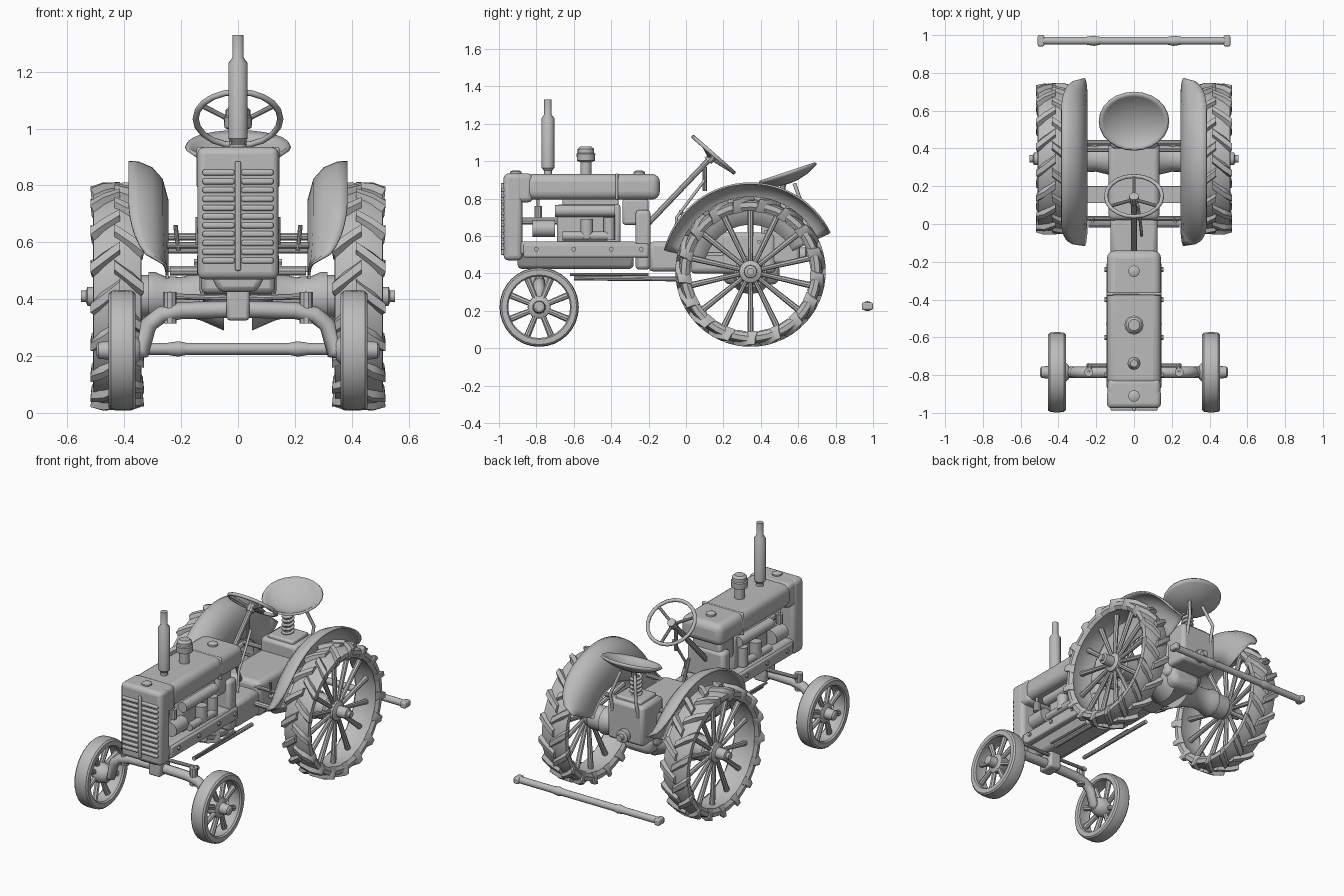
import bpy, bmesh, math
from math import sin, cos, pi, radians
from mathutils import Vector

if "Cube" in bpy.data.objects:
    bpy.data.objects.remove(bpy.data.objects["Cube"])

grey = bpy.data.materials.new("cast grey")
grey.diffuse_color = (0.5, 0.5, 0.5, 1)
grey.use_nodes = True
grey.node_tree.nodes["Principled BSDF"].inputs["Base Color"].default_value = grey.diffuse_color


def finish(name, bm, bevel=0.0, segments=2):
    bmesh.ops.recalc_face_normals(bm, faces=bm.faces)
    me = bpy.data.meshes.new(name)
    bm.to_mesh(me)
    bm.free()
    me.materials.append(grey)
    ob = bpy.data.objects.new(name, me)
    bpy.context.collection.objects.link(ob)
    if bevel:
        m = ob.modifiers.new("bevel", 'BEVEL')
        m.width, m.segments, m.limit_method = bevel, segments, 'ANGLE'
    return ob


def box(name, x, y, z, bevel=0.01, segments=2, taper=1.0):
    """Box from (min, max) ranges; taper narrows the bottom in x."""
    bm = bmesh.new()
    bmesh.ops.create_cube(bm, size=1)
    for v in bm.verts:
        k = taper if v.co.z < 0 else 1
        v.co = Vector([(a + b) / 2 + c * (b - a) for (a, b), c in zip((x, y, z), v.co)])
        v.co.x = (x[0] + x[1]) / 2 + (v.co.x - (x[0] + x[1]) / 2) * k
    return finish(name, bm, bevel, segments)


def lathe(name, profile, origin, axis=(0, 0, 1), n=20, closed=False):
    """Spin (radius, height) points about an axis."""
    bm = bmesh.new()
    rot = Vector(axis).to_track_quat('Z', 'Y')
    rings = [[bm.verts.new(Vector(origin) + rot @ Vector((r * cos(2 * pi * i / n), r * sin(2 * pi * i / n), h)))
              for i in range(n)] for r, h in profile]
    pairs = list(zip(rings, rings[1:])) + ([(rings[-1], rings[0])] if closed else [])
    for a, b in pairs:
        for i in range(n):
            j = (i + 1) % n
            bm.faces.new((a[i], a[j], b[j], b[i]))
    if not closed:
        bm.faces.new(rings[0])
        bm.faces.new(rings[-1])
    return finish(name, bm)


def rod(name, a, b, r, r2=None, n=10):
    d = Vector(b) - Vector(a)
    return lathe(name, [(r, 0), (r2 or r, d.length)], a, d, n)


def pipe(name, pts, r, cyclic=False):
    cu = bpy.data.curves.new(name, 'CURVE')
    cu.dimensions, cu.bevel_depth, cu.bevel_resolution, cu.use_fill_caps = '3D', r, 2, True
    sp = cu.splines.new('POLY')
    sp.points.add(len(pts) - 1)
    for p, co in zip(sp.points, pts):
        p.co = (*co, 1)
    sp.use_cyclic_u = cyclic
    cu.materials.append(grey)
    ob = bpy.data.objects.new(name, cu)
    bpy.context.collection.objects.link(ob)


def spokes(name, s, c, count, r0, r1, x0, x1, thick0, thick1):
    for i in range(count):
        a = 2 * pi * (i + 0.5) / count
        p = [(s * x, c[0] + r * cos(a), c[1] + r * sin(a)) for x, r in ((x0, r0), (x1, r1))]
        rod(name, *p, thick0, thick1, 8)


def lugs(s, c, count=17):
    """Slanted tread bars, staggered on both halves of the tyre."""
    bm = bmesh.new()
    for half in (-1, 1):
        for i in range(count):
            a0 = 2 * pi * (i + (0.25 if half > 0 else 0.75)) / count
            path = [(-0.01, 0.402, 0), (0.05, 0.402, 0.12), (0.094, 0.39, 0.2), (0.09, 0.35, 0.22)]
            rings = []
            for dx, r, da in path:
                ring = []
                for w, h in ((-0.085, -0.03), (-0.04, 0), (0.04, 0), (0.085, -0.03)):
                    a, rr = a0 + da + w, r + h
                    xx = dx + (0.6 * h if dx > 0.08 else 0)
                    ring.append(bm.verts.new((s * (0.425 + half * xx), c[0] + rr * cos(a), c[1] + rr * sin(a))))
                rings.append(ring)
            for p, q in zip(rings, rings[1:]):
                for k in range(4):
                    bm.faces.new((p[k], p[(k + 1) % 4], q[(k + 1) % 4], q[k]))
            bm.faces.new(rings[0])
            bm.faces.new(rings[-1])
    finish("tread_lugs", bm)


def fender(s, c):
    """Curved mudguard: cross-section swept round the wheel, rounded off at its ends."""
    bm = bmesh.new()
    prof = [(1, 0.472), (0.75, 0.47), (0.4, 0.45), (0.14, 0.41), (0, 0.34), (0, 0.25)]
    rows = []
    for i in range(33):
        t = i / 32
        a = radians(26 + 140 * t)
        e = min(1, min(t, 1 - t) / 0.22)
        f = 0.1 + 0.9 * math.sqrt(1 - (1 - e) ** 2)
        rows.append([bm.verts.new((s * (0.25 + 0.135 * u * f), c[0] + r * cos(a), c[1] + r * sin(a)))
                     for u, r in prof])
    for p, q in zip(rows, rows[1:]):
        for k in range(len(prof) - 1):
            bm.faces.new((p[k], p[k + 1], q[k + 1], q[k]))
    ob = finish("fender", bm)
    m = ob.modifiers.new("thickness", 'SOLIDIFY')
    m.thickness, m.offset = 0.01, 0


X = (1, 0, 0)
rear, front = (0.345, 0.41), (-0.785, 0.22)
for s in (1, -1):
    # Rear wheel
    tyre = [(0.325, -0.07), (0.345, -0.085), (0.37, -0.083), (0.38, -0.045), (0.384, 0), (0.38, 0.045),
            (0.37, 0.083), (0.345, 0.085), (0.325, 0.07), (0.335, 0.03), (0.335, -0.03)]
    lathe("rear_tyre", tyre, (s * 0.425, *rear), X, 48, True)
    lugs(s, rear)
    spokes("rear_spoke", s, rear, 14, 0.04, 0.335, 0.44, 0.425, 0.012, 0.017)
    lathe("rear_hub", [(0.075, 0.28), (0.075, 0.40), (0.065, 0.41), (0.06, 0.46), (0.035, 0.47), (0.033, 0.53),
                       (0.02, 0.535), (0.02, 0.552)], (0, *rear), (s, 0, 0), 16)
    fender(s, rear)
    # Front wheel
    tyre = [(0.165, -0.038), (0.172, -0.047), (0.2, -0.047), (0.209, -0.038), (0.212, -0.015), (0.212, 0.015),
            (0.209, 0.038), (0.2, 0.047), (0.172, 0.047), (0.165, 0.038), (0.172, 0)]
    lathe("front_tyre", tyre, (s * 0.408, *front), X, 32, True)
    spokes("front_spoke", s, front, 8, 0.03, 0.175, 0.42, 0.408, 0.014, 0.018)
    lathe("front_hub", [(0.035, 0.345), (0.05, 0.36), (0.062, 0.40), (0.06, 0.43), (0.035, 0.44), (0.03, 0.49),
                        (0.02, 0.497)], (0, *front), (s, 0, 0), 14)
    # Front axle half, king pin and steering arm
    pipe("front_axle", [(0, -0.785, 0.365), (s * 0.2, -0.785, 0.36), (s * 0.27, -0.785, 0.345),
                        (s * 0.315, -0.785, 0.31), (s * 0.335, -0.785, 0.22), (s * 0.36, -0.785, 0.22)], 0.03)
    rod("king_pin", (s * 0.24, -0.785, 0.315), (s * 0.24, -0.785, 0.425), 0.024)
    rod("steering_arm", (s * 0.24, -0.785, 0.415), (s * 0.23, -0.74, 0.41), 0.012)
    rod("tie_rod", (s * 0.25, -0.75, 0.41), (s * 0.04, -0.75, 0.405), 0.011)
    rod("radius_rod", (s * 0.11, -0.6, 0.375), (s * 0.11, -0.02, 0.37), 0.013)
    rod("drag_link", (s * 0.13, -0.62, 0.395), (s * 0.12, -0.2, 0.395), 0.008)
    # Rear axle housing
    lathe("axle_housing", [(0.12, 0.05), (0.085, 0.13), (0.068, 0.2), (0.072, 0.26), (0.085, 0.29), (0.085, 0.315)],
          (0, *rear), (s, 0, 0), 20)
    # Fender brackets, footrests, pedals and levers
    box("footrest", sorted((s * 0.1, s * 0.255)), (0.11, 0.2), (0.495, 0.515), 0.004)
    rod("fender_bracket", (s * 0.1, 0.43, 0.62), (s * 0.26, 0.43, 0.62), 0.014)
    rod("fender_stay", (s * 0.1, 0.39, 0.57), (s * 0.26, 0.39, 0.57), 0.01)
    rod("cross_shaft", (s * 0.1, 0.03, 0.59), (s * 0.25, 0.03, 0.59), 0.012)
    rod("pedal_arm", (s * 0.21, 0.03, 0.57), (s * 0.22, 0.01, 0.66), 0.008)
    rod("lower_shaft", (s * 0.1, 0.0, 0.5), (s * 0.24, 0.0, 0.5), 0.018)
    # Engine accessories on each flank
    rod("generator", (s * 0.1, -0.82, 0.64), (s * 0.1, -0.70, 0.64), 0.045, n=16)
    rod("manifold", (s * 0.1, -0.70, 0.735), (s * 0.1, -0.38, 0.735), 0.032, n=12)
    rod("starter", (s * 0.12, -0.66, 0.6), (s * 0.12, -0.42, 0.6), 0.024, n=12)
    rod("oil_filter", (s * 0.115, -0.53, 0.59), (s * 0.115, -0.53, 0.69), 0.034, n=14)
    rod("carburettor", (s * 0.11, -0.41, 0.58), (s * 0.11, -0.41, 0.7), 0.03, n=12)
    rod("fuel_bowl", (s * 0.1, -0.79, 0.7), (s * 0.1, -0.79, 0.76), 0.022, n=10)
    pipe("fuel_line", [(s * 0.1, -0.79, 0.72), (s * 0.1, -0.79, 0.81)], 0.008)
    box("frame_rail", sorted((s * 0.1, s * 0.145)), (-0.87, -0.2), (0.485, 0.56), 0.01)
    for y in (-0.8, -0.6, -0.4, -0.24):
        rod("frame_bolt", (s * 0.14, y, 0.53), (s * 0.155, y, 0.53), 0.013, n=6)
    # Grille slats
    for i in range(11):
        z = 0.525 + i * 0.031
        box("grille_slat", sorted((s * 0.012, s * 0.125)), (-0.988, -0.96), (z, z + 0.021), 0.007, 2)

# Hood and radiator
box("hood", (-0.143, 0.143), (-0.86, -0.14), (0.795, 0.932), 0.042, 4)
box("radiator_shell", (-0.143, 0.143), (-0.975, -0.875), (0.47, 0.935), 0.025, 3)
box("radiator_rear", (-0.14, 0.14), (-0.93, -0.82), (0.78, 0.935), 0.025, 3)
box("grille_center_bar", (-0.01, 0.01), (-0.99, -0.965), (0.5, 0.885), 0.005)
box("hood_band", (-0.146, 0.146), (-0.378, -0.362), (0.793, 0.935), 0.042, 4)
lathe("radiator_cap", [(0.03, 0), (0.03, 0.012), (0.018, 0.018)], (0, -0.91, 0.932))
lathe("fuel_cap", [(0.03, 0), (0.03, 0.018), (0.015, 0.026)], (0, -0.25, 0.925))
lathe("exhaust_stack", [(0.022, 0), (0.022, 0.03), (0.034, 0.045), (0.034, 0.31), (0.02, 0.33), (0.02, 0.41)],
      (0, -0.738, 0.92))
lathe("air_cleaner", [(0.03, 0), (0.03, 0.07), (0.048, 0.078), (0.05, 0.115), (0.044, 0.12), (0.044, 0.14),
                      (0.03, 0.153)], (0, -0.535, 0.925))

# Engine and chassis
box("engine_block", (-0.09, 0.09), (-0.69, -0.35), (0.54, 0.77), 0.015)
box("cylinder_head", (-0.075, 0.075), (-0.66, -0.36), (0.76, 0.81), 0.01)
box("front_frame", (-0.135, 0.135), (-0.93, -0.26), (0.5, 0.57), 0.015)
box("oil_pan", (-0.11, 0.11), (-0.9, -0.28), (0.425, 0.51), 0.02, 2, 0.6)
rod("fan_shaft", (0, -0.88, 0.68), (0, -0.68, 0.68), 0.02)
box("axle_pivot", (-0.04, 0.04), (-0.84, -0.73), (0.325, 0.44), 0.012)
box("bell_housing", (-0.13, 0.13), (-0.27, -0.19), (0.42, 0.74), 0.02)
box("dash_support", (-0.1, 0.1), (-0.34, -0.2), (0.66, 0.8), 0.015)
box("gearbox", (-0.125, 0.125), (-0.2, 0.06), (0.41, 0.57), 0.025)
box("transmission", (-0.135, 0.135), (0.02, 0.48), (0.4, 0.62), 0.03, 3)
box("differential", (-0.12, 0.12), (0.2, 0.5), (0.34, 0.46), 0.04, 3, 0.8)
box("rear_housing", (-0.125, 0.125), (0.4, 0.61), (0.45, 0.7), 0.02)
box("hydraulic_cover", (-0.09, 0.09), (0.42, 0.58), (0.69, 0.72), 0.01)
lathe("power_takeoff", [(0.04, 0), (0.04, 0.04), (0.02, 0.045), (0.02, 0.07)], (0, 0.6, 0.5), (0, 1, 0), 12)

# Steering column and wheel
up = Vector((0, 0.66, 0.75)).normalized()
side = Vector((0, 0.75, -0.66)).normalized()
center = Vector((0, 0.147, 1.035))
rim = [center + Vector((0.149 * cos(t), 0, 0)) + side * 0.143 * sin(t)
       for t in [2 * pi * i / 20 for i in range(20)]]
pipe("steering_wheel", rim, 0.011, True)
hub = center - up * 0.025
for k in (0, 120, 240):
    t = radians(k + 90)
    rod("steering_spoke", hub, center + Vector((0.147 * cos(t), 0, 0)) + side * 0.141 * sin(t), 0.009)
rod("steering_hub", hub - up * 0.02, center, 0.026)
rod("steering_column", (0, -0.2, 0.67), hub, 0.016)
rod("column_stay", (0, 0.1, 0.97), (0, 0.1, 0.84), 0.012)
pipe("throttle_rod", [(0.02, 0.1, 0.9), (0.03, 0.04, 0.82), (0.04, -0.05, 0.7), (0.04, -0.06, 0.56)], 0.008)
rod("gear_lever", (0, 0.03, 0.6), (0, -0.03, 0.74), 0.01)

# Dished seat tilted up at the back, with spring and supports
bm = bmesh.new()
rings = []
for r in (0.06, 0.35, 0.65, 0.9, 1.0):
    ring = []
    for i in range(24):
        t = 2 * pi * i / 24
        x, y = 0.183 * r * cos(t), 0.152 * r * sin(t)
        ring.append(bm.verts.new((x, 0.543 + y, 0.94 + 0.33 * y - 0.055 * (1 - r ** 2.5))))
    rings.append(ring)
for p, q in zip(rings, rings[1:]):
    for i in range(24):
        bm.faces.new((p[i], p[(i + 1) % 24], q[(i + 1) % 24], q[i]))
bm.faces.new(rings[0])
seat = finish("seat", bm)
m = seat.modifiers.new("thickness", 'SOLIDIFY')
m.thickness, m.offset = 0.014, 0
pipe("seat_spring", [(0.03 * cos(i * pi / 4), 0.5 + 0.03 * sin(i * pi / 4), 0.71 + i * 0.0032) for i in range(41)], 0.009)
rod("seat_post", (0, 0.5, 0.69), (0, 0.52, 0.88), 0.016)
for s in (1, -1):
    pipe("seat_brace", [(s * 0.09, 0.6, 0.62), (s * 0.09, 0.63, 0.74), (s * 0.05, 0.58, 0.88)], 0.01)

# Separate rear drawbar with end clevises
rod("drawbar", (-0.49, 0.97, 0.225), (0.49, 0.97, 0.225), 0.021, n=12)
for s in (1, -1):
    lathe("drawbar_collar", [(0.021, 0.18), (0.027, 0.21), (0.021, 0.25)], (0, 0.97, 0.225), (s, 0, 0), 12)
    box("drawbar_clevis", sorted((s * 0.475, s * 0.51)), (0.94, 1.0), (0.205, 0.245), 0.008)

# Smooth shading with sharp edges kept
for ob in bpy.context.scene.objects:
    ob.select_set(ob.type == 'MESH')
    if ob.type == 'MESH':
        bpy.context.view_layer.objects.active = ob
bpy.ops.object.shade_smooth_by_angle(angle=radians(35))
